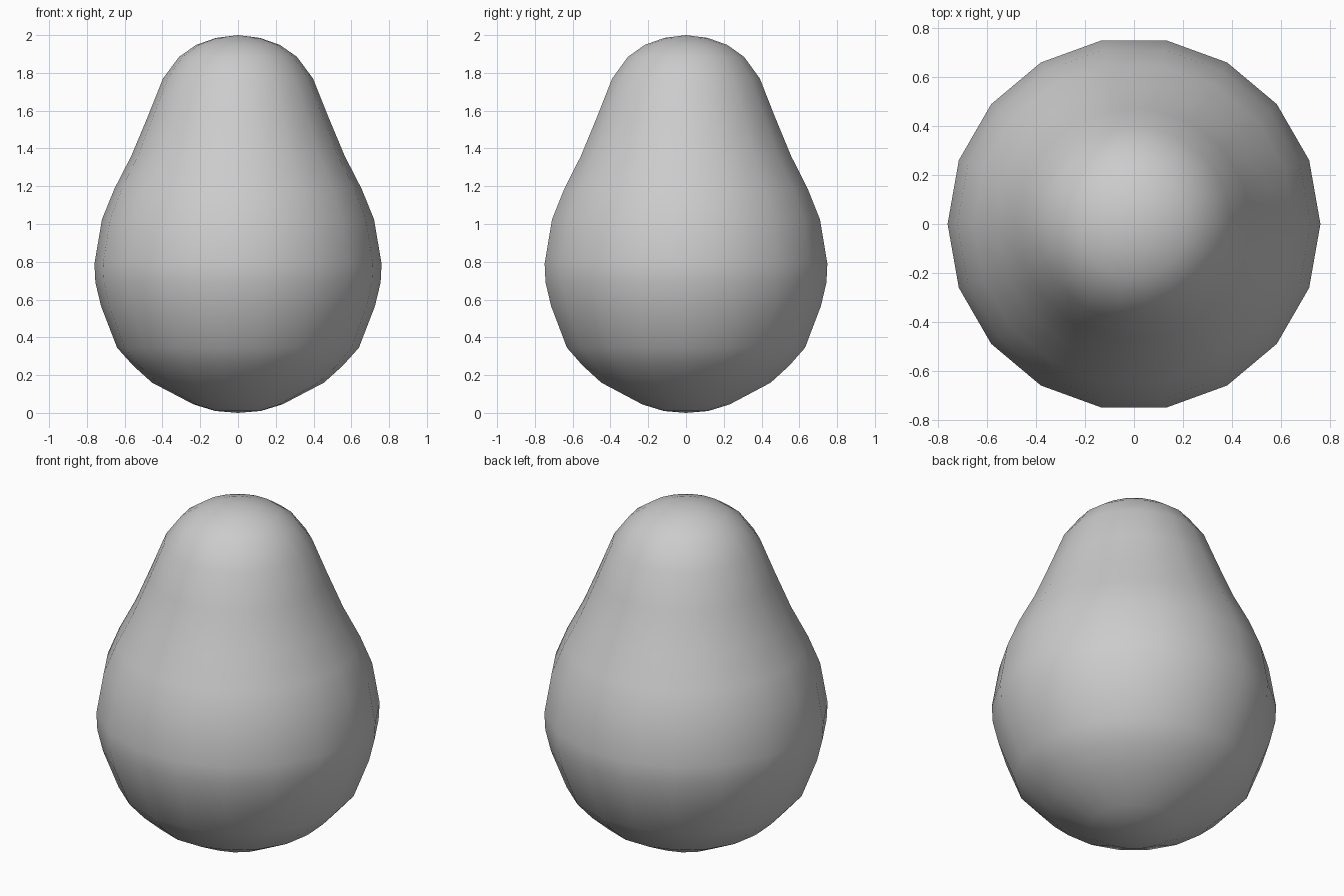
import bpy, bmesh
from math import cos, sin, tau

cube = bpy.data.objects.get("Cube")
if cube:
    bpy.data.objects.remove(cube, do_unlink=True)

SIDES = 18

# Radius and height of each ring, bottom to top
PROFILE = [
    (0.12, 0.01), (0.235, 0.045), (0.455, 0.16), (0.555, 0.25),
    (0.64, 0.345), (0.725, 0.565), (0.755, 0.69), (0.76, 0.79),
    (0.72, 1.025), (0.655, 1.185), (0.565, 1.36), (0.475, 1.575),
    (0.397, 1.77), (0.312, 1.885), (0.222, 1.948), (0.117, 1.985),
]

# Plain grey skin
grey = bpy.data.materials.new("plain_grey")
grey.use_nodes = True
colour = (0.6, 0.6, 0.6, 1.0)
grey.diffuse_color = colour
grey.node_tree.nodes["Principled BSDF"].inputs["Base Color"].default_value = colour

# Pear-shaped body: rings around the axis, closed by a pole at each end
bm = bmesh.new()
rings = []
for r, z in PROFILE:
    rings.append([bm.verts.new((r * cos(tau * i / SIDES), r * sin(tau * i / SIDES), z))
                  for i in range(SIDES)])
bottom = bm.verts.new((0, 0, 0))
top = bm.verts.new((0, 0, 2))

for i in range(SIDES):
    j = (i + 1) % SIDES
    bm.faces.new((bottom, rings[0][j], rings[0][i]))
    bm.faces.new((top, rings[-1][i], rings[-1][j]))
    for low, high in zip(rings, rings[1:]):
        bm.faces.new((low[i], low[j], high[j], high[i]))

for face in bm.faces:
    face.smooth = True
bmesh.ops.recalc_face_normals(bm, faces=bm.faces)

mesh = bpy.data.meshes.new("pear_body")
bm.to_mesh(mesh)
bm.free()
mesh.materials.append(grey)
body = bpy.data.objects.new("pear_body", mesh)
bpy.context.collection.objects.link(body)
